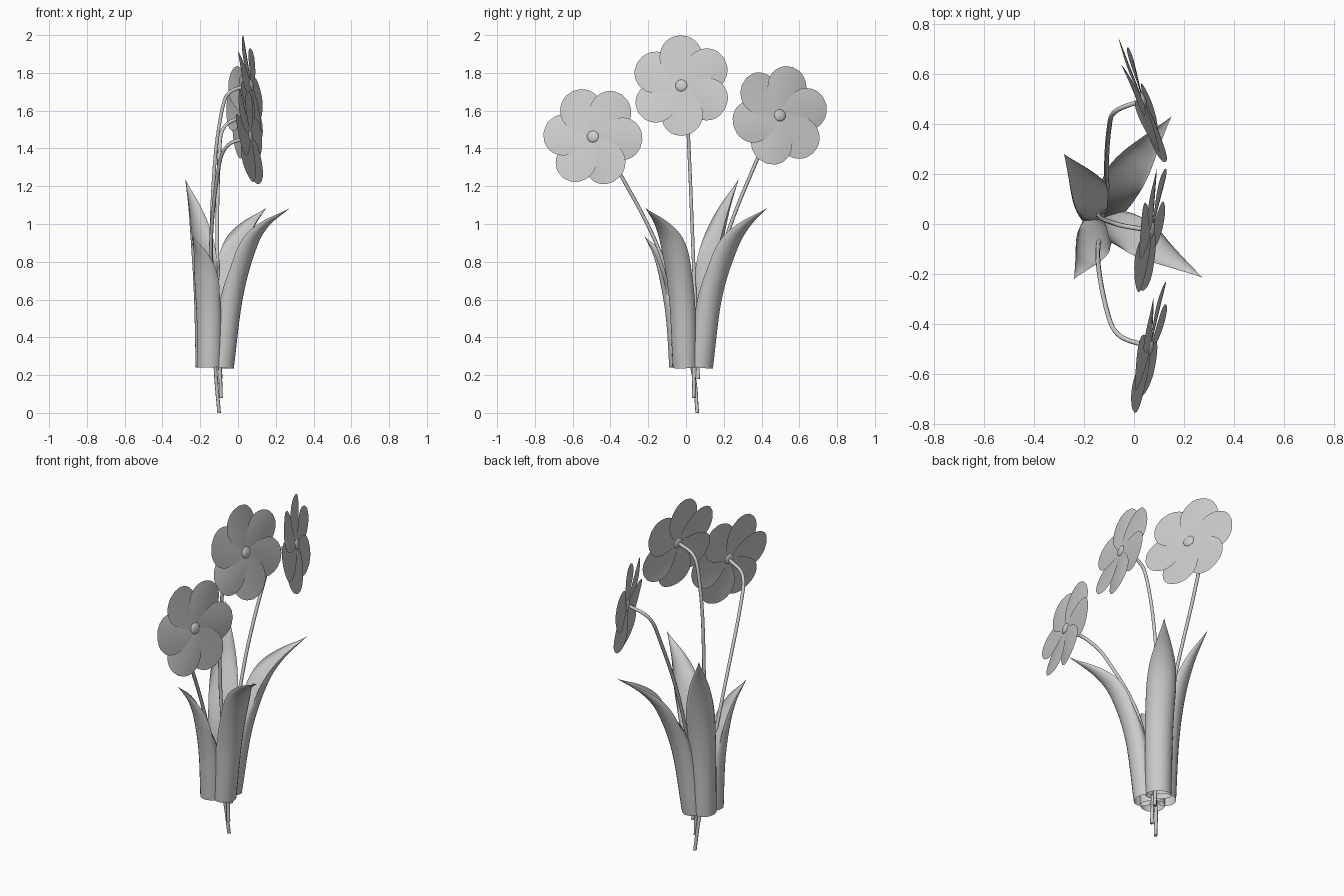
import bpy, bmesh
from math import sin, cos, tan, pi, radians, sqrt
from mathutils import Vector

if "Cube" in bpy.data.objects:
    bpy.data.objects.remove(bpy.data.objects["Cube"])


def finish(bm, name):
    mesh = bpy.data.meshes.new(name)
    bmesh.ops.remove_doubles(bm, verts=bm.verts, dist=0.0003)
    for f in bm.faces:
        f.smooth = True
    bm.to_mesh(mesh)
    bm.free()
    ob = bpy.data.objects.new(name, mesh)
    bpy.context.collection.objects.link(ob)
    bpy.ops.object.select_all(action='DESELECT')
    ob.select_set(True)
    bpy.context.view_layer.objects.active = ob
    bpy.ops.object.shade_smooth_by_angle(angle=radians(50))
    return ob


def sheet(bm, rows):
    """Skin a grid of points as a thin sheet."""
    grid = [[bm.verts.new(p) for p in row] for row in rows]
    for a, b in zip(grid, grid[1:]):
        for i in range(len(a) - 1):
            bm.faces.new((a[i], a[i + 1], b[i + 1], b[i]))


def path(points, n, t):
    """Catmull-Rom position along a point list, t in 0..1."""
    p = [Vector(q) for q in points]
    p = [2 * p[0] - p[1]] + p + [2 * p[-1] - p[-2]]
    k = min(int(t * (n - 1)), n - 2)
    f = t * (n - 1) - k
    a, b, c, d = p[k:k + 4]
    return 0.5 * (2 * b + (c - a) * f + (2 * a - 5 * b + 4 * c - d) * f * f
                  + (3 * b - a - 3 * c + d) * f ** 3)


# Flower head: six pitched, slightly domed round petals and a small bead, facing +x
def flower(name, centre, yaw, tilt, phase):
    c = Vector(centre)
    yaw, tilt = radians(yaw), radians(tilt)
    n = Vector((cos(yaw) * cos(tilt), sin(yaw) * cos(tilt), sin(tilt)))
    u = Vector((-sin(yaw), cos(yaw), 0))
    v = n.cross(u)
    bm = bmesh.new()
    steps = [0, .03, .06, .09, .12, .15, .18, .205, .225, .24, .252, .262, .27]
    for k in range(6):
        a = radians(phase + 60 * k)
        r = u * cos(a) + v * sin(a)
        side = n.cross(r)
        rows = []
        for s in steps:
            if s < .157:
                w = .012 + .101 * sin(pi / 2 * s / .157)
            else:
                w = .113 * sqrt(max(0, 1 - ((s - .157) / .113) ** 2))
            row = []
            for j in range(-4, 5):
                q = w * j / 4
                lift = q * tan(radians(5)) - .7 * q * q
                row.append(c + r * s + side * q + n * lift)
            rows.append(row)
        sheet(bm, rows)
    finish(bm, name + "_petals")
    bpy.ops.mesh.primitive_uv_sphere_add(segments=16, ring_count=10, radius=.032,
                                         location=c)
    bead = bpy.context.object
    bead.name = name + "_centre"
    bead.rotation_euler = n.to_track_quat('Z', 'Y').to_euler()
    bead.scale = (1, 1, .4)
    bpy.ops.object.shade_smooth()


# Stem: round tube along a smooth path
def stem(name, points):
    cu = bpy.data.curves.new(name, 'CURVE')
    cu.dimensions = '3D'
    cu.bevel_depth = .0095
    cu.bevel_resolution = 2
    cu.use_fill_caps = True
    sp = cu.splines.new('POLY')
    sp.points.add(32)
    for i, q in enumerate(sp.points):
        q.co = (*path(points, len(points), i / 32), 1)
    ob = bpy.data.objects.new(name, cu)
    bpy.context.collection.objects.link(ob)
    bpy.ops.object.select_all(action='DESELECT')
    ob.select_set(True)
    bpy.context.view_layer.objects.active = ob
    bpy.ops.object.convert(target='MESH')
    bpy.ops.object.shade_smooth_by_angle(angle=radians(50))


# Leaf: open-ended tube at the base, its inner wall sinking into the outer one towards the tip
def leaf(name, ridge, angle, width):
    a = radians(angle)
    side = Vector((-sin(a), cos(a), 0))
    bm = bmesh.new()
    rows, N, n = [], 24, len(ridge)
    for i in range(N + 1):
        t = i / N
        p = path(ridge, n, t)
        along = (path(ridge, n, min(1, t + .01)) - path(ridge, n, max(0, t - .01))).normalized()
        inward = along.cross(side)
        if inward.dot(Vector((cos(a), sin(a), -.2))) > 0:
            inward = -inward
        taper = 1 if t < .42 else max(0, cos(pi / 2 * (t - .42) / .58)) ** 1.15
        w = width * (1 + .15 * min(t / .45, 1)) * taper
        depth = w * (1.0 - .4 * t)
        blend = max(0, min(1, (t - .2) / .5))
        bulge = .7 - 1.6 * blend * blend * (3 - 2 * blend)
        row = []
        for j in range(-6, 19):
            h = pi / 2 * j / 6
            back = depth * (1 - cos(h)) if j <= 6 else depth * (1 - bulge * cos(h))
            row.append(p + side * (w * sin(h)) + inward * back)
        rows.append(row)
    sheet(bm, rows)
    finish(bm, name)


flower("left_flower", (.065, -.493, 1.463), -13, 8, -4)
flower("middle_flower", (.07, -.025, 1.733), -10, 9, 33)
flower("right_flower", (.035, .497, 1.575), 20, 6, 12)

stem("left_stem", [(-.10, .06, .0), (-.12, .03, .25), (-.145, -.13, .83),
                   (-.11, -.34, 1.25), (-.06, -.445, 1.41), (.06, -.49, 1.46)])
stem("middle_stem", [(-.09, .065, .18), (-.14, .04, .8), (-.125, .02, 1.3),
                     (-.085, .005, 1.6), (-.04, -.008, 1.70), (.065, -.025, 1.733)])
stem("right_stem", [(-.09, .04, .08), (-.10, .06, .4), (-.11, .22, .95),
                    (-.10, .38, 1.35), (-.075, .45, 1.51), (.035, .495, 1.575)])

leaf("front_leaf", [(-.03, -.035, .235), (.015, -.05, .6), (.08, -.085, .85),
                    (.15, -.135, .98), (.275, -.215, 1.085)], -28, .066)
leaf("right_leaf", [(-.07, .13, .235), (-.035, .175, .6), (.01, .25, .85),
                    (.065, .325, .98), (.15, .43, 1.085)], 55, .07)
leaf("back_leaf", [(-.20, .11, .24), (-.205, .13, .6), (-.215, .165, .85),
                   (-.24, .215, 1.06), (-.28, .28, 1.24)], 130, .068)
leaf("left_leaf", [(-.19, -.075, .24), (-.19, -.09, .5), (-.198, -.12, .7),
                   (-.212, -.16, .83), (-.24, -.22, .935)], -128, .066)
